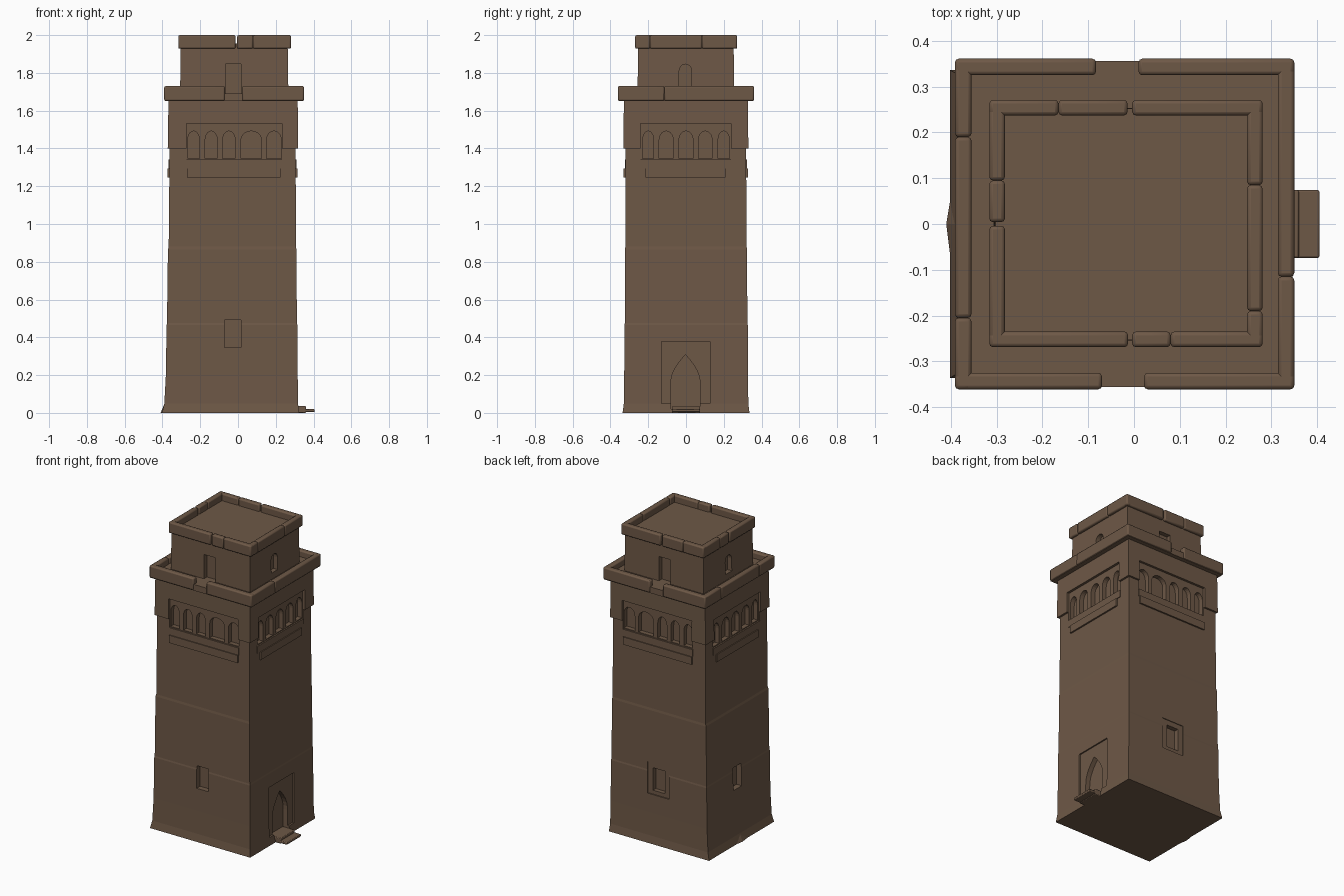
import bpy, bmesh, math

if "Cube" in bpy.data.objects:
    bpy.data.objects.remove(bpy.data.objects["Cube"])

stone = bpy.data.materials.new("brown stone")
stone.diffuse_color = (0.155, 0.098, 0.062, 1)
stone.use_nodes = True
stone.node_tree.nodes["Principled BSDF"].inputs["Base Color"].default_value = stone.diffuse_color

# Local wall frames: u runs along the wall, d is the distance out from the origin
SIDES = {
    "front": lambda u, d, z: (u, -d, z),
    "back": lambda u, d, z: (u, d, z),
    "right": lambda u, d, z: (d, u, z),
    "left": lambda u, d, z: (-d, u, z),
}


def finish(name, bm):
    bmesh.ops.recalc_face_normals(bm, faces=bm.faces)
    me = bpy.data.meshes.new(name)
    bm.to_mesh(me)
    bm.free()
    me.materials.append(stone)
    ob = bpy.data.objects.new(name, me)
    bpy.context.collection.objects.link(ob)
    return ob


def loft(name, rings):
    """Rectangular rings (x0, x1, y0, y1, z) joined into a closed solid."""
    bm = bmesh.new()
    loops = [[bm.verts.new(p) for p in ((a, c, z), (b, c, z), (b, d, z), (a, d, z))]
             for a, b, c, d, z in rings]
    for lo, hi in zip(loops, loops[1:]):
        for i in range(4):
            j = (i + 1) % 4
            bm.faces.new((lo[i], lo[j], hi[j], hi[i]))
    bm.faces.new(loops[0])
    bm.faces.new(loops[-1])
    return finish(name, bm)


def prism(name, side, pts, d0, d1):
    """Outline of (u, z) points on a wall, extruded from d0 to d1."""
    f = SIDES[side]
    bm = bmesh.new()
    a = [bm.verts.new(f(u, d0, z)) for u, z in pts]
    b = [bm.verts.new(f(u, d1, z)) for u, z in pts]
    n = len(pts)
    for i in range(n):
        bm.faces.new((a[i], a[(i + 1) % n], b[(i + 1) % n], b[i]))
    bm.faces.new(a)
    bm.faces.new(b)
    return finish(name, bm)


def rect(u0, u1, z0, z1):
    return [(u0, z0), (u1, z0), (u1, z1), (u0, z1)]


def arch(c, w, z0, spring, top, power=1.0, n=10):
    """Arched outline; power above 1 makes the head pointed."""
    pts = [(c - w / 2, z0), (c + w / 2, z0)]
    for i in range(n + 1):
        t = math.pi * i / n
        pts.append((c + w / 2 * math.cos(t), spring + (top - spring) * math.sin(t) ** power))
    return pts


def ogive(c, w, z0, spring, top, n=6):
    """Pointed outline with two curved flanks."""
    right = [(w / 2 * math.cos(math.pi / 2 * (i / n) ** 1.15), spring + (top - spring) * i / n)
             for i in range(n)]
    return ([(c - w / 2, z0), (c + w / 2, z0)] + [(c + u, z) for u, z in right] + [(c, top)]
            + [(c - u, z) for u, z in reversed(right)])


def cut(target, side, pts, depth):
    """Carve an outline into a wall, inwards to distance depth."""
    cutter = prism("cutter", side, pts, depth, 0.6)
    cutter.hide_render = True
    m = target.modifiers.new("cut", "BOOLEAN")
    m.operation, m.object, m.solver = "DIFFERENCE", cutter, "EXACT"
    bpy.context.view_layer.objects.active = target
    bpy.ops.object.modifier_apply(modifier=m.name)
    bpy.data.objects.remove(cutter)


def block(name, x0, x1, y0, y1, z0, z1, bevel=0.008):
    ob = loft(name, [(x0, x1, y0, y1, z0), (x0, x1, y0, y1, z1)])
    m = ob.modifiers.new("soft edges", "BEVEL")
    m.width, m.segments = bevel, 2
    bpy.ops.object.select_all(action="DESELECT")
    ob.select_set(True)
    bpy.context.view_layer.objects.active = ob
    bpy.ops.object.shade_smooth_by_angle(angle=math.radians(50))
    return ob


def parapet(name, x0, x1, y0, y1, z0, z1, t, runs):
    """Rows of edge stones; runs gives (start, end) spans for each side."""
    for side, spans in runs.items():
        for a, b in spans:
            if side in ("front", "back"):
                ya = y0 if side == "front" else y1 - t
                block(f"{name}_{side}", a, b, ya, ya + t, z0, z1)
            else:
                xa = x0 if side == "left" else x1 - t
                block(f"{name}_{side}", xa, xa + t, a, b, z0, z1)


# Tapering shaft with flared foot and wider belt under the cornice
shaft = loft("tower_shaft", [
    (-0.402, 0.323, -0.336, 0.336, 0.0), (-0.390, 0.318, -0.329, 0.330, 0.05),
    (-0.382, 0.316, -0.327, 0.328, 0.20), (-0.378, 0.314, -0.326, 0.327, 0.465),
    (-0.376, 0.312, -0.324, 0.325, 0.475), (-0.371, 0.309, -0.323, 0.323, 0.865),
    (-0.367, 0.307, -0.321, 0.321, 0.88), (-0.362, 0.305, -0.319, 0.318, 1.40),
    (-0.372, 0.318, -0.331, 0.330, 1.40), (-0.368, 0.316, -0.329, 0.328, 1.66)])

# Arcades: sunk panel, five arched niches and a sill ledge on every side
wall = {"front": 0.319, "back": 0.318, "right": 0.305, "left": 0.362}
arches_x = [(-0.235, .062), (-0.142, .064), (-0.048, .066), (0.070, .108), (0.190, .078)]
arches_y = [(-0.200, .058), (-0.105, .074), (0.0, .074), (0.102, .072), (0.200, .060)]
for side, d in wall.items():
    along_x = side in ("front", "back")
    u0, u1 = (-0.272, 0.232) if along_x else (-0.24, 0.238)
    cut(shaft, side, rect(u0, u1, 1.342, 1.532), d - 0.004)
    for c, w in (arches_x if along_x else arches_y):
        cut(shaft, side, arch(c, w, 1.348, 1.445, 1.492), d - 0.034)
    l0, l1 = (-0.27, 0.226) if along_x else (-0.215, 0.21)
    prism(f"sill_ledge_{side}", side, rect(l0, l1, 1.245, 1.295), d - 0.03, d + 0.011)
    prism(f"sill_band_{side}", side, rect(u0, u1, 1.295, 1.342), d - 0.03, d + 0.005)

# Lower windows on front, back and left
cut(shaft, "back", rect(-0.105, 0.05, 0.32, 0.525), 0.320)
for side, d, c in (("front", 0.326, -0.028), ("back", 0.326, -0.028), ("left", 0.378, 0.01)):
    cut(shaft, side, rect(c - 0.043, c + 0.043, 0.345, 0.492), d - 0.035)

# Doorway on the right: sunk surround and pointed arch
cut(shaft, "right", rect(-0.13, 0.127, 0.05, 0.377), 0.306)
cut(shaft, "right", ogive(-0.003, 0.155, 0.02, 0.15, 0.308), 0.275)

# Door steps
block("door_step_upper", 0.27, 0.36, -0.074, 0.074, 0.0, 0.036, 0.004)
block("door_step_lower", 0.27, 0.405, -0.074, 0.074, 0.004, 0.02, 0.004)

# Bulge of ground at the left foot
bm = bmesh.new()
v = [bm.verts.new(p) for p in ((-0.385, -0.2, 0), (-0.41, 0, 0), (-0.385, 0.15, 0), (-0.38, 0, 0.07))]
for f in ((0, 1, 2), (0, 1, 3), (1, 2, 3), (0, 2, 3)):
    bm.faces.new([v[i] for i in f])
finish("foot_bulge", bm)

# Terrace slab and its parapet, with gaps in the middle of front and back
loft("terrace_slab", [(-0.386, 0.346, -0.356, 0.356, 1.65), (-0.386, 0.346, -0.356, 0.356, 1.69)])
parapet("terrace_parapet", -0.391, 0.35, -0.361, 0.361, 1.652, 1.73, 0.036, {
    "front": [(-0.391, -0.07), (0.022, 0.35)],
    "back": [(-0.391, -0.083), (0.01, 0.35)],
    "right": [(-0.361, -0.115), (-0.115, 0.361)],
    "left": [(-0.361, -0.205), (-0.205, 0.19), (0.19, 0.361)]})

# Upper turret with doors (front, back) and arched windows (sides)
turret = loft("upper_turret", [(-0.307, 0.267, -0.257, 0.256, 1.67),
                               (-0.303, 0.263, -0.253, 0.252, 1.955)])
for side in ("front", "back"):
    cut(turret, side, rect(-0.067, 0.017, 1.66, 1.848), 0.225)
for side, d in (("right", 0.265), ("left", 0.305)):
    cut(turret, side, arch(-0.003, 0.066, 1.73, 1.81, 1.846), d - 0.03)

# Turret parapet stones
parapet("turret_parapet", -0.316, 0.281, -0.269, 0.271, 1.928, 2.0, 0.034, {
    "front": [(-0.316, -0.013), (-0.004, 0.08), (0.08, 0.281)],
    "back": [(-0.316, -0.165), (-0.165, -0.014), (-0.004, 0.281)],
    "right": [(-0.269, -0.19), (-0.19, 0.085), (0.085, 0.271)],
    "left": [(-0.269, -0.004), (0.004, 0.095), (0.095, 0.271)]})
